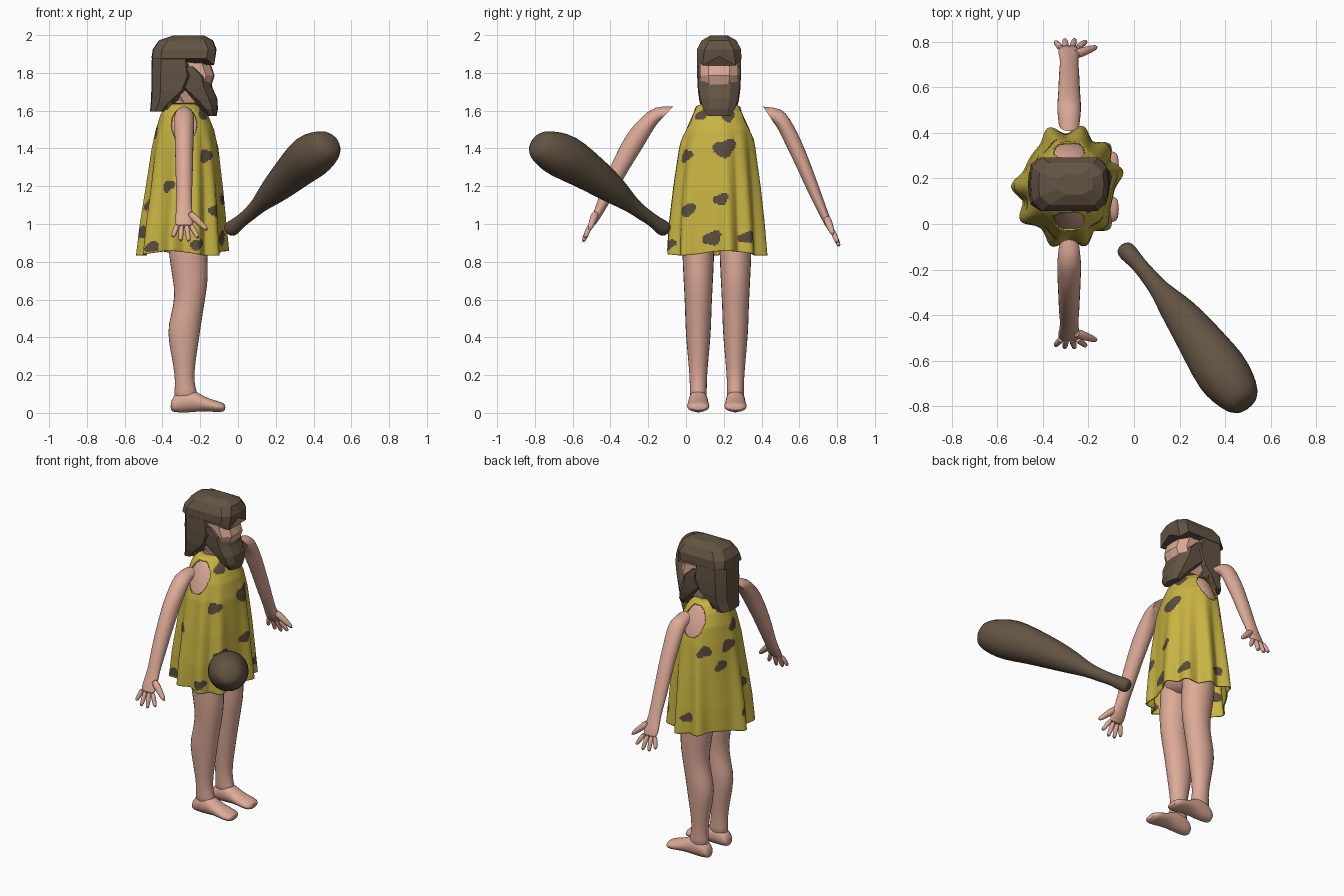
import bpy, bmesh, math
from mathutils import Vector

CX, CY = -0.285, 0.168   # vertical axis of the figure


def material(name, rgb):
    m = bpy.data.materials.new(name)
    m.diffuse_color = (*rgb, 1)
    return m


SKIN = material("skin", (0.72, 0.40, 0.31))
BROWN = material("brown hair and wood", (0.125, 0.088, 0.056))
YELLOW = material("yellow hide", (0.58, 0.46, 0.055))
SPOT = material("dark hide spots", (0.105, 0.072, 0.048))


def loft(name, rings, mats, smooth=True, subdiv=0, caps=True, blunt=False):
    """Skin a list of equal-length vertex rings; blunt keeps the first end sharp."""
    bm = bmesh.new()
    vs = [[bm.verts.new(p) for p in r] for r in rings]
    n = len(vs[0])
    for a, b in zip(vs, vs[1:]):
        for i in range(n):
            j = (i + 1) % n
            bm.faces.new((a[i], a[j], b[j], b[i]))
    if caps:
        first = bm.faces.new(vs[0])
        bm.faces.new(vs[-1])
        if blunt:
            crease = bm.edges.layers.float.new("crease_edge")
            for e in first.edges:
                e[crease] = 1.0
    bmesh.ops.recalc_face_normals(bm, faces=bm.faces)
    me = bpy.data.meshes.new(name)
    bm.to_mesh(me)
    bm.free()
    for m in mats:
        me.materials.append(m)
    if smooth:
        me.shade_smooth()
        me.set_sharp_from_angle(angle=math.radians(50))
    ob = bpy.data.objects.new(name, me)
    bpy.context.collection.objects.link(ob)
    if subdiv:
        mod = ob.modifiers.new("smooth", 'SUBSURF')
        mod.levels = mod.render_levels = subdiv
    return ob


def oval(c, u, v, n=12):
    c, u, v = Vector(c), Vector(u) * 1.03, Vector(v) * 1.03
    return [c + u * math.cos(t) + v * math.sin(t)
            for t in (2 * math.pi * i / n for i in range(n))]


def tube(name, pts, radii, mat, n=12, subdiv=1):
    """Round limb along a nearly straight path."""
    pts = [Vector(p) for p in pts]
    d = (pts[-1] - pts[0]).normalized()
    u = d.cross(Vector((0.3, 0.2, 1))).normalized()
    w = d.cross(u)
    return loft(name, [oval(p, u * r, w * r, n) for p, r in zip(pts, radii)], [mat], True, subdiv)


# ---------- hide tunic: z, x range, y range, fold depth ----------
PROFILE = [(0.845, -.54, -.04, -.11, .44, .048), (1.0, -.52, -.055, -.10, .425, .036),
           (1.2, -.488, -.075, -.075, .402, .024), (1.4, -.457, -.10, -.043, .373, .010),
           (1.5, -.435, -.125, -.015, .353, .003), (1.58, -.41, -.16, .02, .316, 0),
           (1.625, -.385, -.20, .055, .282, 0), (1.64, -.35, -.225, .10, .236, 0)]
FOLDS = [110, 75, 42, 14, 180, -147, -106, -72, -42]


def profile(z):
    for a, b in zip(PROFILE, PROFILE[1:]):
        if z <= b[0] + 1e-6:
            t = (z - a[0]) / (b[0] - a[0])
            return [p + (q - p) * t for p, q in zip(a, b)]
    return PROFILE[-1]


def wrap(a):
    return (a + 180) % 360 - 180


def body_ring(z, n, fold=1.0, inset=0.0):
    _, x0, x1, y0, y1, f = profile(z)
    ring = []
    for i in range(n):
        deg = 360 * i / n
        t = math.radians(deg)
        g = max(math.exp(-(wrap(deg - k) / 11) ** 2) for k in FOLDS)
        s = f * (g - 1) * fold - inset
        hem = 0.012 * math.sin(3 * t + 1) * max(0, (1.0 - z) / 0.15)
        ring.append(((x0 + x1) / 2 + ((x1 - x0) / 2 + s) * math.cos(t),
                     (y0 + y1) / 2 + ((y1 - y0) / 2 + s) * math.sin(t), z + hem))
    return ring


ROWS = [0.845 + (1.64 - 0.845) * i / 100 for i in range(101)]
tunic = loft("tunic", [body_ring(z, 200) for z in ROWS], [YELLOW, SPOT], caps=False)

# spots: angle around the body, height, size
SPOTS = [(12, 1.40, .052), (-55, 1.36, .038), (5, 1.13, .034), (-8, .925, .043), (-45, 1.07, .037),
         (42, .93, .034), (25, 1.57, .033), (-40, 1.58, .032), (-112, 1.2, .034), (-160, 1.1, .034),
         (-75, .89, .032), (-135, .88, .032), (-172, 1.48, .036), (-172, .955, .036),
         (165, 1.375, .040), (147, 1.26, .034), (116, 1.355, .036), (92, .94, .034)]
bm = bmesh.new()
bm.from_mesh(tunic.data)
holes = []
for f in bm.faces:
    c = f.calc_center_median()
    ang, r = math.degrees(math.atan2(c.y - CY, c.x - CX)), math.hypot(c.x - CX, c.y - CY)
    # arm openings
    if abs(c.y - CY) > 0.08 and ((c.x + 0.285) / 0.07) ** 2 + ((c.z - 1.525) / 0.095) ** 2 < 1:
        holes.append(f)
    for a, z, s in SPOTS:
        dx, dz = math.radians(wrap(ang - a)) * r, c.z - z
        edge = s * (1 + 0.15 * math.sin(3 * math.atan2(dz, dx) + a))
        if math.hypot(dx * 0.88 - dz * 0.3, dz * 1.1) < edge:
            f.material_index = 1
bmesh.ops.delete(bm, geom=holes, context='FACES')
bm.to_mesh(tunic.data)
bm.free()
thick = tunic.modifiers.new("thickness", 'SOLIDIFY')
thick.thickness = 0.008
thick.offset = -1

# ---------- torso and neck under the hide ----------
hips = [oval((-.27, CY, z), (hx, 0, 0), (0, hy, 0), 32)
        for z, hx, hy in [(.88, .06, .10), (.92, .11, .16), (1.05, .125, .175), (1.2, .13, .17)]]
loft("torso", hips + [body_ring(z, 32, 0, .016) for z in (1.4, 1.45, 1.5, 1.54, 1.58, 1.61)], [SKIN])
tube("neck", [(-.285, CY, 1.58), (-.28, CY, 1.65), (-.27, CY, 1.74)], [.075, .062, .062], SKIN)

# ---------- legs and feet ----------
LEG = [(1.02, -.375, -.165, .090), (.86, -.372, -.163, .086), (.72, -.348, -.155, .080),
       (.62, -.333, -.17, .074), (.52, -.355, -.187, .070), (.43, -.378, -.20, .068),
       (.30, -.352, -.22, .056), (.19, -.333, -.235, .046), (.12, -.335, -.222, .045), (.06, -.345, -.20, .047)]
FOOT = [(-.357, .015, .05, .025), (-.345, .004, .09, .042), (-.29, 0, .13, .05), (-.235, .004, .125, .052),
        (-.18, .01, .085, .055), (-.12, .004, .066, .062), (-.085, .004, .056, .057), (-.066, .012, .044, .040)]
for side, y in (("right", .065), ("left", .262)):
    loft(side + "_leg", [oval(((a + b) / 2, y, z), ((b - a) / 2, 0, 0), (0, h, 0))
                         for z, a, b, h in LEG], [SKIN], True, 1)
    loft(side + "_foot", [oval((x, y, (a + b) / 2), (0, h, 0), (0, 0, (b - a) / 2))
                          for x, a, b, h in FOOT], [SKIN], True, 1)

# ---------- arms: outer and inner edge points (y, z) ----------
WIDTH = [.046, .053, .053, .050, .047, .045, .038, .050, .050]
ARMS = {
    "right": [((-.068, 1.622), (-.14, 1.545)), ((-.165, 1.627), (-.157, 1.525)), ((-.235, 1.567), (-.19, 1.472)),
              ((-.315, 1.484), (-.246, 1.375)), ((-.375, 1.36), (-.305, 1.285)), ((-.428, 1.246), (-.355, 1.193)),
              ((-.47, 1.114), (-.425, 1.08)), ((-.499, 1.04), (-.46, 1.02)), ((-.524, .985), (-.498, .973))],
    "left": [((.408, 1.622), (.465, 1.535)), ((.51, 1.615), (.482, 1.51)), ((.548, 1.56), (.502, 1.475)),
             ((.588, 1.49), (.535, 1.40)), ((.632, 1.394), (.58, 1.315)), ((.702, 1.205), (.645, 1.165)),
             ((.743, 1.087), (.70, 1.062)), ((.77, 1.015), (.735, .99)), ((.79, .96), (.766, .948))]}
for side, edges in ARMS.items():
    rings = []
    for (o, i), w in zip(edges, WIDTH):
        c = (-.285, (o[0] + i[0]) / 2, (o[1] + i[1]) / 2)
        rings.append(oval(c, (w, 0, 0), (0, (o[0] - i[0]) / 2, (o[1] - i[1]) / 2)))
    loft(side + "_arm", rings, [SKIN], True, 1, blunt=True)
    # fingers fan out from the knuckles, the thumb points forward
    (o, i), s = edges[-1], (-1 if side == "right" else 1)
    k = Vector((0, (o[0] + i[0]) / 2, (o[1] + i[1]) / 2))
    for n, (xa, xb, drop) in enumerate([(-.32, -.347, .053), (-.298, -.305, .075),
                                        (-.273, -.26, .077), (-.252, -.208, .058)]):
        a, b = k + Vector((xa, -s * .006, .02)), k + Vector((xb, s * .46 * drop, -drop))
        tube(f"{side}_finger_{n + 1}", [a, (a + b) / 2, b], [.016, .014, .012], SKIN, 8)
    a, b = k + Vector((-.265, -s * .035, .085)), k + Vector((-.158, s * .002, -.015))
    tube(side + "_thumb", [a, a.lerp(b, .5), b], [.026, .020, .012], SKIN, 8)


# ---------- faceted head ----------
def block(z, x0, x1, hy, arch=0, dip=0, wide=.55):
    """Ten-sided chamfered ring; arch lifts the front middle, dip lowers the front corners."""
    cy, c, w = 0.175, min(.045, (x1 - x0) * .3), hy * wide
    pts = [(x1, 0, arch), (x1 - .005, w, -dip), (x1 - c, hy, 0), (x0 + c, hy, 0), (x0, w, 0),
           (x0 - .004, 0, 0), (x0, -w, 0), (x0 + c, -hy, 0), (x1 - c, -hy, 0), (x1 - .005, -w, -dip)]
    return [(x, cy + y, z + d) for x, y, d in pts]


def faceted(name, rows, mat):
    return loft(name, [block(*r) for r in rows], [mat], False)


faceted("face", [(1.64, -.33, -.17, .07), (1.72, -.37, -.145, .095),
                 (1.785, -.39, -.124, .10), (1.84, -.39, -.142, .10), (1.90, -.39, -.14, .10)], SKIN)
faceted("hair_cap", [(1.875, -.455, -.122, .118, .012, .035, .75), (1.925, -.447, -.113, .117, 0, 0, .65),
                     (1.972, -.415, -.132, .092), (1.998, -.34, -.18, .045)], BROWN)
faceted("back_hair", [(1.89, -.452, -.235, .117), (1.78, -.455, -.225, .116), (1.705, -.455, -.255, .112),
                      (1.65, -.457, -.32, .104), (1.595, -.462, -.385, .088)], BROWN)
faceted("beard", [(1.835, -.30, -.225, .112), (1.785, -.30, -.15, .113, .012, .008), (1.72, -.325, -.135, .108),
                  (1.665, -.265, -.11, .10), (1.61, -.20, -.106, .085), (1.572, -.165, -.113, .06)], BROWN)
for s in (-1, 1):   # ragged side locks behind the jaw
    tube("side_lock", [(-.36, .175 + s * .078, 1.72), (-.365, .175 + s * .078, 1.66),
                       (-.375, .175 + s * .075, 1.605)], [.03, .027, .010], BROWN, 5, 0)

# ---------- club ----------
CLUB = [(-.051, -.097, .965, .026), (-.038, -.112, .972, .042), (-.012, -.142, .992, .041), (.02, -.175, 1.02, .032),
        (.065, -.23, 1.055, .037), (.11, -.285, 1.10, .043), (.165, -.35, 1.155, .064), (.235, -.435, 1.22, .089),
        (.315, -.55, 1.30, .108), (.385, -.65, 1.36, .120), (.437, -.72, 1.393, .112), (.478, -.775, 1.42, .084),
        (.495, -.798, 1.432, .045)]
tube("club", [c[:3] for c in CLUB], [c[3] * (1 + .04 * math.sin(2.3 * i)) for i, c in enumerate(CLUB)], BROWN, 14)
